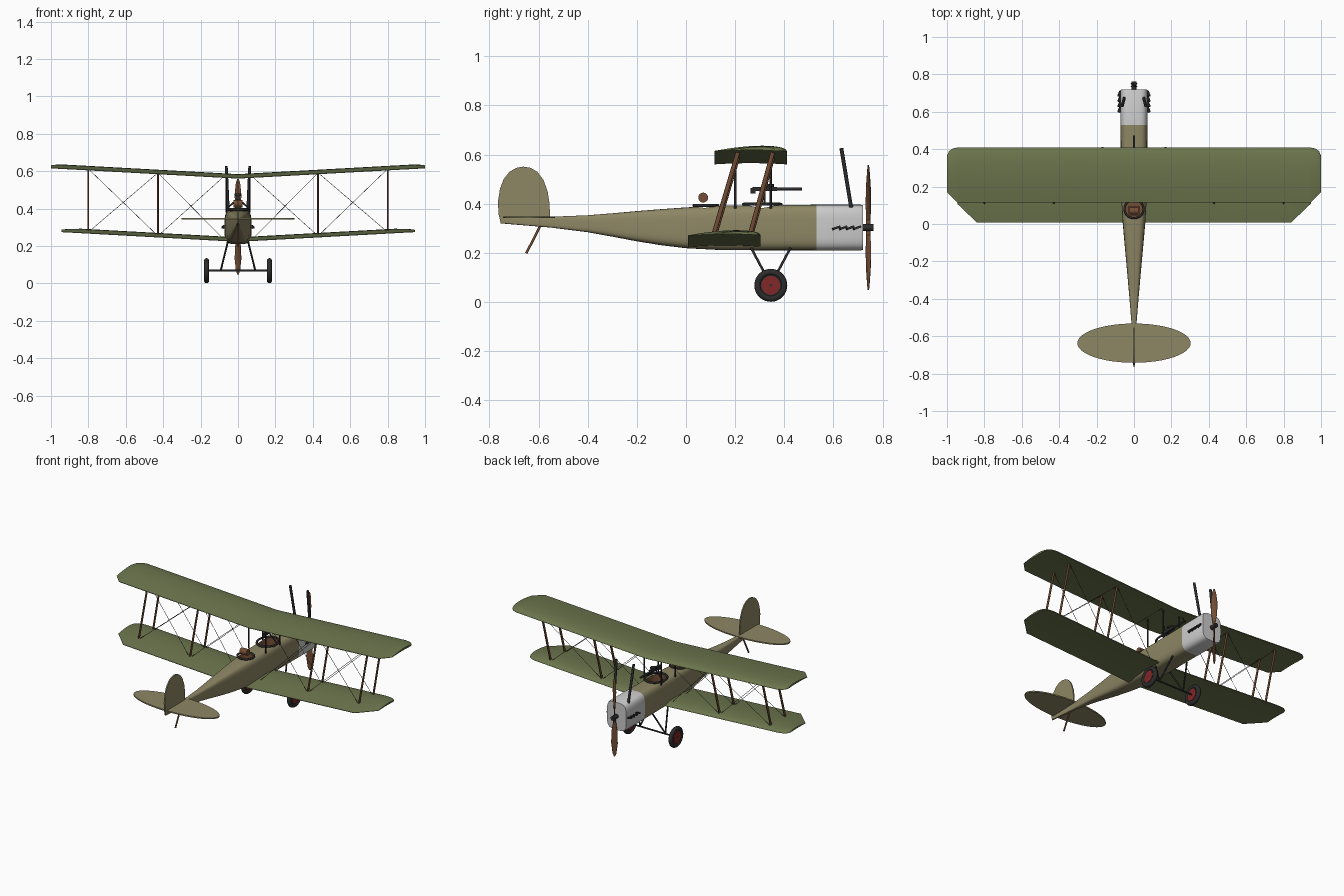
import bpy, bmesh
from math import sin, cos, pi, radians, sqrt
from mathutils import Vector, Matrix

if "Cube" in bpy.data.objects:
    bpy.data.objects.remove(bpy.data.objects["Cube"])


def material(name, rgb):
    m = bpy.data.materials.new(name)
    m.diffuse_color = (*rgb, 1)
    m.use_nodes = True
    m.node_tree.nodes["Principled BSDF"].inputs["Base Color"].default_value = m.diffuse_color
    return m


LINEN = material("linen", (0.27, 0.24, 0.13))
GREEN = material("olive_green", (0.15, 0.18, 0.075))
DARK = material("dark_metal", (0.025, 0.025, 0.025))
WOOD = material("wood", (0.17, 0.075, 0.035))
RED = material("red", (0.22, 0.02, 0.02))


def finish(bm, name, mat):
    bmesh.ops.recalc_face_normals(bm, faces=bm.faces)
    me = bpy.data.meshes.new(name)
    bm.to_mesh(me)
    bm.free()
    ob = bpy.data.objects.new(name, me)
    bpy.context.collection.objects.link(ob)
    if mat:
        me.materials.append(mat)
    return ob


def loft(name, rings, mat):
    bm = bmesh.new()
    vs = [[bm.verts.new(p) for p in r] for r in rings]
    n = len(vs[0])
    for a, b in zip(vs, vs[1:]):
        for i in range(n):
            bm.faces.new((a[i], a[(i + 1) % n], b[(i + 1) % n], b[i]))
    bm.faces.new(vs[0])
    bm.faces.new(vs[-1])
    return finish(bm, name, mat)


def rod(name, p, q, mat, rx, ry=None, sides=12):
    p, q = Vector(p), Vector(q)
    d = q - p
    M = (Matrix.Translation((p + q) / 2) @ d.to_track_quat('Z', 'Y').to_matrix().to_4x4()
         @ Matrix.Diagonal((rx, ry or rx, d.length, 1)))
    bm = bmesh.new()
    bmesh.ops.create_cone(bm, cap_ends=True, segments=sides, radius1=1, radius2=1, depth=1, matrix=M)
    return finish(bm, name, mat)


def box(name, loc, dims, mat, rot=None):
    bm = bmesh.new()
    M = Matrix.Translation(loc) @ (rot or Matrix()) @ Matrix.Diagonal((*dims, 1))
    bmesh.ops.create_cube(bm, size=1, matrix=M)
    return finish(bm, name, mat)


def torus(name, loc, R, r, mat, axis='Z', sy=1):
    bpy.ops.mesh.primitive_torus_add(major_radius=R, minor_radius=r, major_segments=40,
                                     minor_segments=12, location=loc,
                                     rotation=(0, pi / 2 if axis == 'X' else 0, 0))
    ob = bpy.context.object
    ob.name = name
    ob.scale.y = sy
    ob.data.materials.append(mat)
    return ob


# Fuselage and cowling: rounded-box sections (y, half width, top, bottom)
def section(y, w, top, bot, n=40, e=0.5):
    def f(v):
        return abs(v) ** e * (1 if v > 0 else -1)
    return [(w * f(cos(2 * pi * i / n)), y,
             (top + bot) / 2 + (top - bot) / 2 * f(sin(2 * pi * i / n))) for i in range(n)]


hull = loft("fuselage", [section(*s) for s in (
    (-.755, .004, .347, .320), (-.55, .012, .347, .303), (-.4, .024, .353, .284),
    (-.3, .033, .361, .266), (-.2, .042, .370, .247), (-.1, .051, .378, .231), (0, .060, .385, .219),
    (.15, .069, .393, .211), (.53, .072, .396, .210))], LINEN)
loft("engine_cowling", [section(*s) for s in (
    (.53, .0725, .3965, .2095), (.71, .0725, .3965, .2095), (.72, .070, .393, .213))], None)

# Cockpit openings
for label, y, rx, ry in (("rear", .08, .045, .043), ("front", .31, .056, .068)):
    cut = rod(label + "_cockpit_cutter", (0, y, .29), (0, y, .45), WOOD, rx, ry, 32)
    cut.hide_render = True
    cut.hide_viewport = False
    mod = hull.modifiers.new("cockpit", 'BOOLEAN')
    mod.operation, mod.object, mod.solver = 'DIFFERENCE', cut, 'EXACT'
    mod.material_mode = 'TRANSFER'
    bpy.context.view_layer.objects.active = hull
    bpy.ops.object.modifier_apply(modifier=mod.name)
    bpy.data.objects.remove(cut)
    box(label + "_seat", (0, y - .01, .335), (.06, .05, .02), WOOD)
    torus(label + "_cockpit_rim", (0, y, .393 if y < .2 else .398), rx + .006, .006, DARK, sy=ry / rx)
rod("headrest", (-.025, .07, .425), (.025, .07, .425), WOOD, .02, sides=20)

# Gun on the front cockpit ring
rod("gun_barrel", (0, .29, .46), (0, .472, .46), DARK, .006)
box("gun_body", (0, .32, .46), (.018, .10, .018), DARK)
box("gun_grip", (0, .272, .452), (.012, .02, .022), DARK)
rod("gun_drum", (0, .34, .468), (0, .34, .480), DARK, .018, sides=20)
for s in (-1, 1):
    rod("gun_mount", (s * .06, .32, .398), (0, .32, .455), DARK, .004)


# Wings
def wing_z(z0, x):
    return z0 + .055 * abs(x)


def wing(name, z0, le, te):
    half = sorted({x for x, _ in le + te})

    def at(tab, x):
        for (a, ya), (b, yb) in zip(tab, tab[1:]):
            if x <= b:
                return ya + (yb - ya) * (x - a) / (b - a)
        return tab[-1][1]
    rings = []
    for x in [-h for h in reversed(half) if h] + half:
        f, b = at(le, abs(x)), at(te, abs(x))
        k = (f - b) / .295
        ts = [i / 12 for i in range(13)]
        z = wing_z(z0, x)
        up = [(x, f + (b - f) * t * t, z + k * (.055 * t * (1 - t * t) + .003)) for t in ts]
        low = [(x, f + (b - f) * t, z + k * .02 * t * (1 - t)) for t in reversed(ts)]
        rings.append(up + low)
    return loft(name, rings, GREEN)


wing("upper_wing", .560, [(0, .41), (.94, .41), (.97, .403), (.99, .388), (1, .365)],
     [(0, .115), (.945, .115), (1, .17)])
wing("lower_wing", .222, [(0, .303), (.88, .303), (.915, .297), (.935, .283), (.945, .262)],
     [(0, .008), (.84, .008), (.945, .108)])

# Struts, wires, undercarriage and engine details, mirrored left and right
for s in (-1, 1):
    for yt, yb in ((.212, .112), (.354, .260)):
        def top(x):
            return Vector((s * x, yt, wing_z(.568, x)))

        def low(x):
            return Vector((s * x, yb, wing_z(.230, x)))
        for x in (.428, .80):
            rod("wing_strut", low(x), top(x), WOOD, .0045, .009)
        for a, b in ((.075, .428), (.428, .80)):
            rod("bracing_wire", low(a), top(b), DARK, .0012, sides=6)
            rod("bracing_wire", top(a), low(b), DARK, .0012, sides=6)
    for y in (.20, .345):
        rod("cabane_strut", (s * .062, y, .38), (s * .062, y, .57), DARK, .0045)
    for y in (.265, .425):
        rod("undercarriage_strut", (s * .055, y, .22), (s * .092, .345, .07), DARK, .005)
    # Wheel with red disc
    torus("tyre", (s * .168, .345, .068), .0535, .0135, DARK, 'X')
    rod("wheel_rim", (s * .160, .345, .068), (s * .176, .345, .068), DARK, .05, sides=32)
    rod("wheel_disc", (s * .158, .345, .068), (s * .179, .345, .068), RED, .038, sides=32)
    # Exhaust stack and side louvres
    rod("exhaust_stack", (s * .052, .672, .385), (s * .063, .632, .626), DARK, .008)
    for i in range(4):
        rot = Matrix.Rotation(radians(20), 4, 'X') @ Matrix.Rotation(radians(s * 20), 4, 'Z')
        box("louvre", (s * .076, .612 + i * .028, .302), (.016, .032, .009), DARK, rot)
rod("axle", (-.18, .345, .068), (.18, .345, .068), DARK, .005)

# Propeller: twisted blade sections along z
rings = []
for z, c, tw in ((-.255, .004, 15), (-.235, .012, 18), (-.17, .02, 25), (-.09, .018, 38), (-.03, .010, 60),
                 (.03, .010, 120), (.09, .018, 142), (.17, .02, 155), (.235, .012, 162), (.255, .004, 165)):
    a = radians(tw)
    ring = []
    for i in range(12):
        u, v = c * cos(i * pi / 6), (.002 + c * .15) * sin(i * pi / 6)
        ring.append((u * cos(a) - v * sin(a), .742 + u * sin(a) + v * cos(a), .303 + z))
    rings.append(ring)
loft("propeller", rings, WOOD)
rod("propeller_hub", (0, .715, .303), (0, .763, .303), DARK, .014, sides=20)

# Tail: elliptical tailplane, rounded fin, skid
rod("tailplane", (0, -.637, .341), (0, -.637, .349), LINEN, .303, .105, 48)
fin = ((-.755, .325), (-.763, .36), (-.765, .41), (-.757, .46), (-.742, .500), (-.718, .530), (-.690, .546),
       (-.662, .551), (-.632, .546), (-.605, .530), (-.580, .497), (-.563, .450), (-.555, .40), (-.553, .33))
loft("fin_and_rudder", [[(x, y, z) for y, z in fin] for x in (-.004, .004)], LINEN)
rod("tail_skid", (0, -.593, .31), (0, -.650, .198), WOOD, .005)

# Smooth shading with sharp edges kept
for ob in bpy.context.scene.objects:
    ob.select_set(ob.type == 'MESH')
bpy.context.view_layer.objects.active = hull
bpy.ops.object.shade_smooth_by_angle(angle=radians(35))
